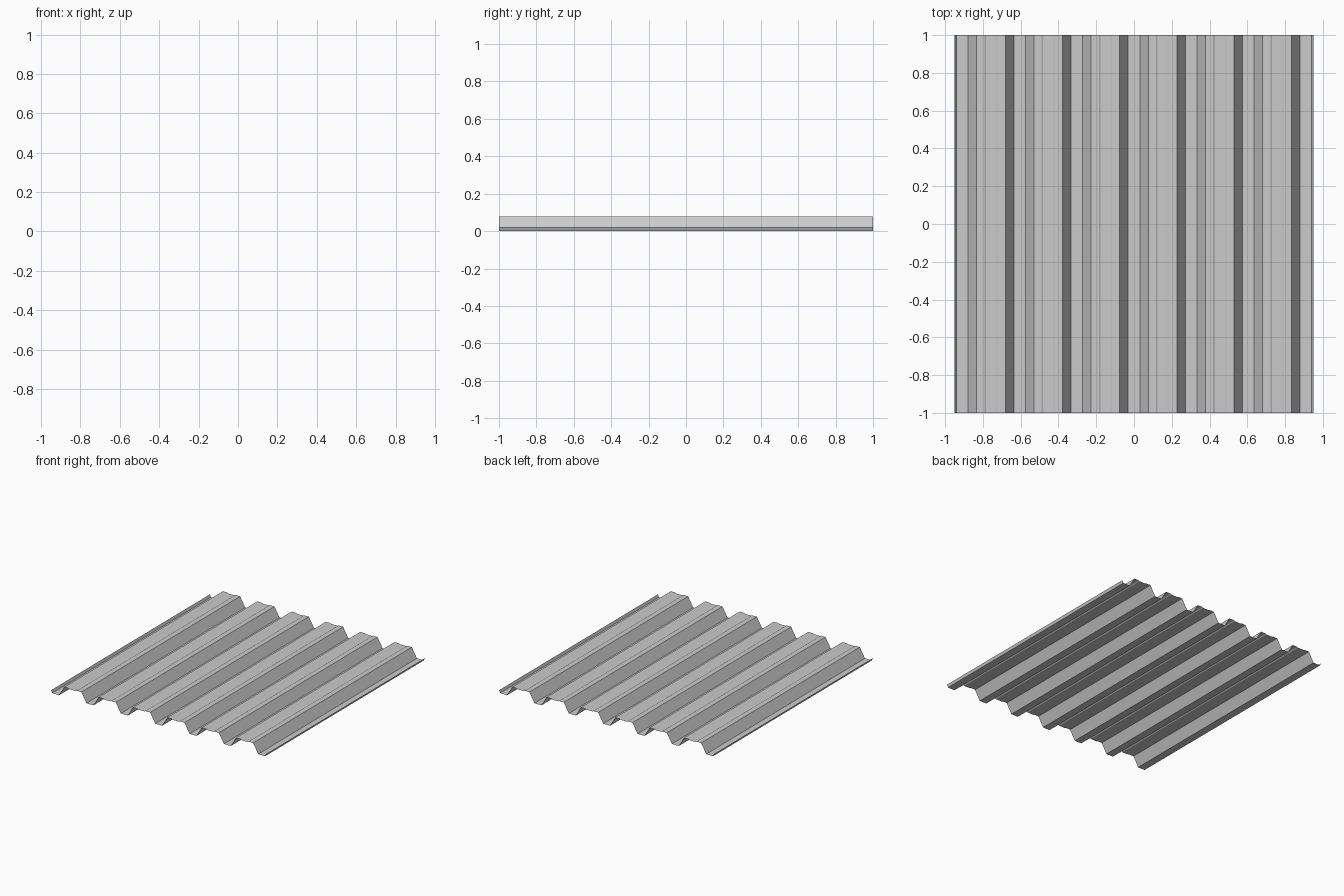
import bpy, bmesh

if "Cube" in bpy.data.objects:
    bpy.data.objects.remove(bpy.data.objects["Cube"])

PITCH, RIBS, HALF_LEN = 0.303, 6, 1.0
TOP, GROOVE = 0.077, 0.072

# Half of one rib's cross-section, from base to groove floor (offset from centre, z)
half_rib = [(0.121, 0.0), (0.076, TOP), (0.035, TOP), (0.027, GROOVE)]
rib = [(-x, z) for x, z in half_rib] + half_rib[::-1]

# Full profile: upturned lip, repeated ribs, upturned lip
profile = [(-0.949, 0.021), (-0.94, 0.0)]
for i in range(RIBS):
    centre = (i - (RIBS - 1) / 2) * PITCH
    profile += [(centre + x, z) for x, z in rib]
profile += [(0.94, 0.0), (0.949, 0.021)]

# Sheet swept along y, flat shaded
bm = bmesh.new()
front = [bm.verts.new((x, -HALF_LEN, z)) for x, z in profile]
back = [bm.verts.new((x, HALF_LEN, z)) for x, z in profile]
for i in range(len(profile) - 1):
    bm.faces.new((front[i], front[i + 1], back[i + 1], back[i]))

mesh = bpy.data.meshes.new("corrugated_sheet")
bm.to_mesh(mesh)
bm.free()
sheet = bpy.data.objects.new("corrugated_sheet", mesh)
bpy.context.collection.objects.link(sheet)
